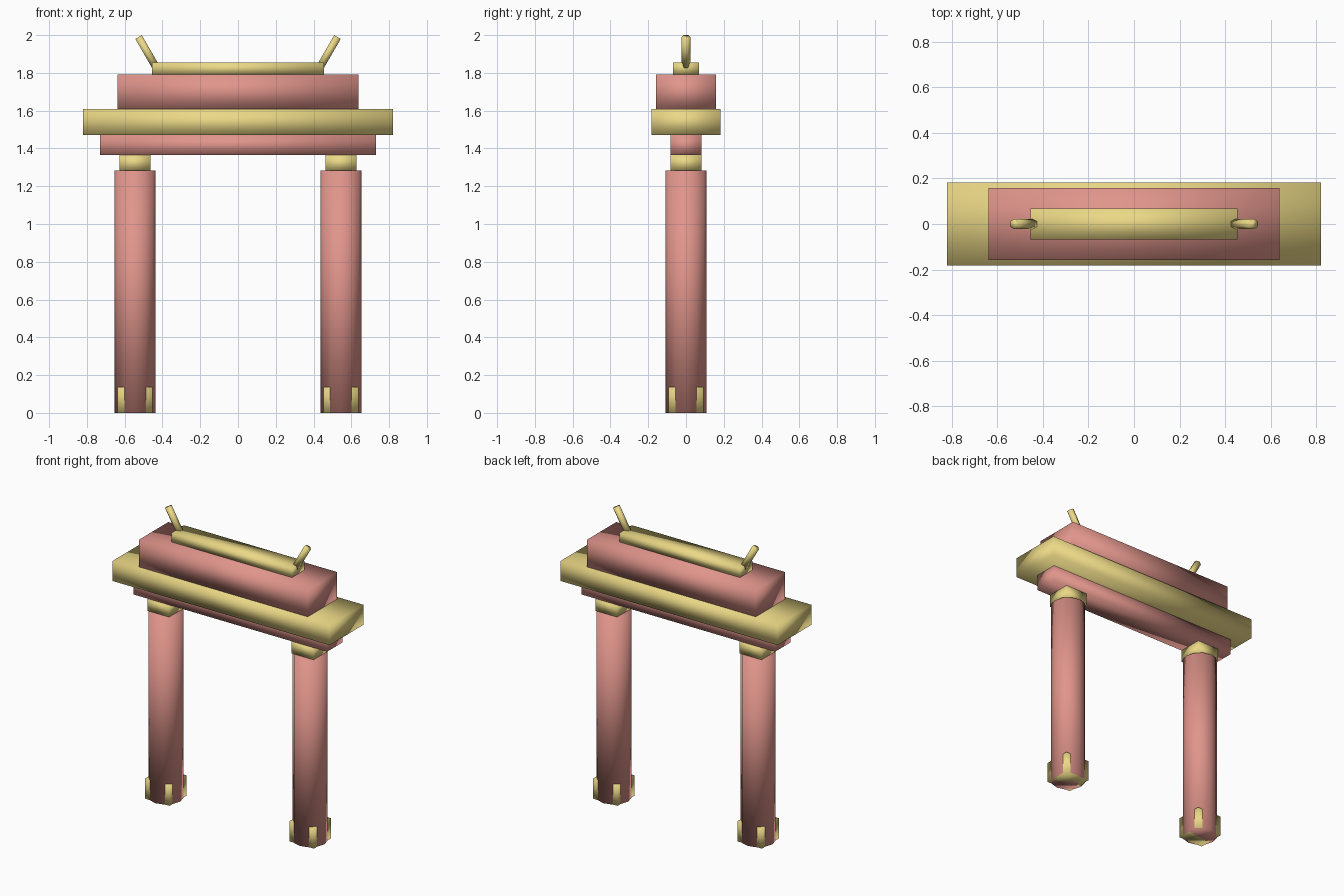
import bpy, bmesh
from math import radians
from mathutils import Matrix

if "Cube" in bpy.data.objects:
    bpy.data.objects.remove(bpy.data.objects["Cube"])


def material(name, color):
    m = bpy.data.materials.new(name)
    m.diffuse_color = (*color, 1)
    m.use_nodes = True
    m.node_tree.nodes["Principled BSDF"].inputs["Base Color"].default_value = m.diffuse_color
    return m


RED = material("faded_red", (0.745, 0.30, 0.26))
GOLD = material("pale_gold", (0.83, 0.69, 0.24))


def finish(name, bm, mat):
    # the whole model is smooth shaded, boxes included
    for f in bm.faces:
        f.smooth = True
    mesh = bpy.data.meshes.new(name)
    bm.to_mesh(mesh)
    bm.free()
    mesh.materials.append(mat)
    ob = bpy.data.objects.new(name, mesh)
    bpy.context.collection.objects.link(ob)
    return ob


def box(name, mat, hx, hy, z0, z1, x=0):
    bm = bmesh.new()
    bmesh.ops.create_cube(bm, size=1, matrix=Matrix.Translation((x, 0, (z0 + z1) / 2))
                          @ Matrix.Diagonal((2 * hx, 2 * hy, z1 - z0, 1)))
    return finish(name, bm, mat)


def cylinder(name, mat, sides, r, length, center, tilt=0):
    bm = bmesh.new()
    bmesh.ops.create_cone(bm, cap_ends=True, segments=sides, radius1=r, radius2=r, depth=length,
                          matrix=Matrix.Translation(center) @ Matrix.Rotation(tilt, 4, 'Y'))
    return finish(name, bm, mat)


# Stacked crossbeams and roof
box("lower_beam", RED, 0.73, 0.082, 1.365, 1.472)
box("main_lintel", GOLD, 0.82, 0.183, 1.472, 1.608)
box("roof_block", RED, 0.638, 0.159, 1.608, 1.792)
box("ridge", GOLD, 0.455, 0.068, 1.792, 1.854)

for side, s in (("left", -1), ("right", 1)):
    x = 0.545 * s
    # Pillar, square footing whose corners poke out, and square cap
    cylinder(side + "_pillar", RED, 12, 0.109, 1.282, (x, 0, 0.641))
    box(side + "_footing", GOLD, 0.092, 0.092, 0, 0.138, x)
    box(side + "_pillar_cap", GOLD, 0.082, 0.082, 1.282, 1.365, x)
    # Outward leaning hexagonal roof horn
    cylinder(side + "_roof_horn", GOLD, 6, 0.023, 0.182,
             (0.481 * s, 0, 1.911), radians(30) * s)
